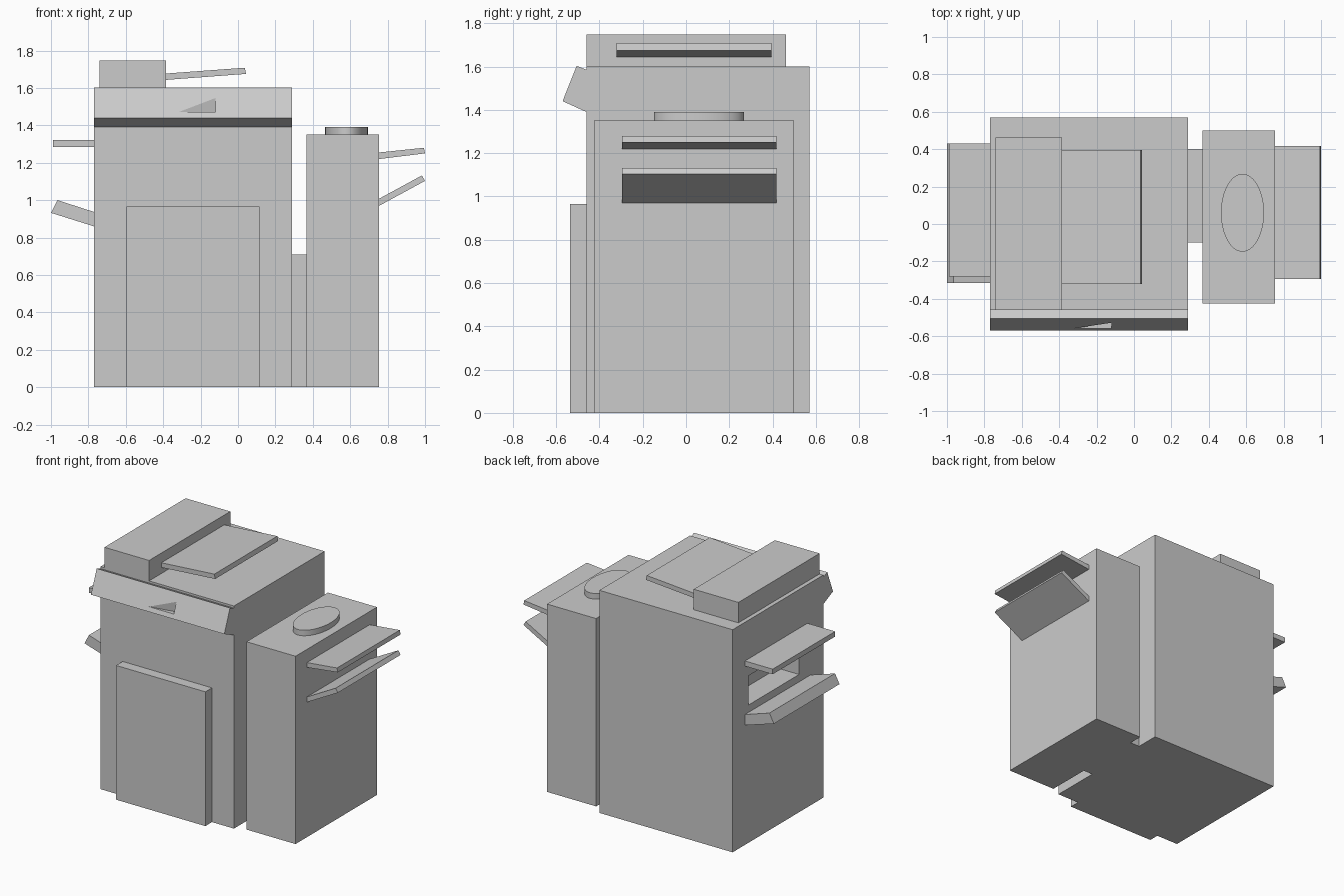
import bpy, bmesh, math
from mathutils import Vector

cube = bpy.data.objects.get("Cube")
if cube:
    bpy.data.objects.remove(cube, do_unlink=True)

grey = bpy.data.materials.new("plain_grey")
grey.use_nodes = True
colour = (0.6, 0.6, 0.6, 1)
grey.diffuse_color = colour
grey.node_tree.nodes["Principled BSDF"].inputs["Base Color"].default_value = colour


def finish(name, bm):
    bmesh.ops.recalc_face_normals(bm, faces=bm.faces)
    mesh = bpy.data.meshes.new(name)
    bm.to_mesh(mesh)
    bm.free()
    mesh.materials.append(grey)
    obj = bpy.data.objects.new(name, mesh)
    bpy.context.collection.objects.link(obj)
    return obj


def prism(name, points, offset):
    """Extrude a planar outline along the offset vector."""
    bm = bmesh.new()
    face = bm.faces.new([bm.verts.new(p) for p in points])
    new = bmesh.ops.extrude_face_region(bm, geom=[face], use_keep_orig=True)
    verts = [g for g in new["geom"] if isinstance(g, bmesh.types.BMVert)]
    bmesh.ops.translate(bm, verts=verts, vec=offset)
    return finish(name, bm)


def box(name, x, y, z):
    outline = [(x[0], y[0], z[0]), (x[1], y[0], z[0]),
               (x[1], y[1], z[0]), (x[0], y[1], z[0])]
    return prism(name, outline, Vector((0, 0, z[1] - z[0])))


def tray(name, profile, y):
    """Sheet tray: side profile in x and z, swept from front to back."""
    return prism(name, [(px, y[0], pz) for px, pz in profile],
                 Vector((0, y[1] - y[0], 0)))


def cut(target, cutter):
    mod = target.modifiers.new("cut", "BOOLEAN")
    mod.operation = "DIFFERENCE"
    mod.solver = "EXACT"
    mod.object = cutter
    cutter.hide_render = True
    cutter.hide_set(True)
    cutter.display_type = "WIRE"


# Main cabinet with the output recess in its side
body = box("main_body", (-0.77, 0.29), (-0.46, 0.57), (0, 1.60))
cut(body, box("recess_cutter", (-0.85, -0.60), (-0.185, 0.39), (0.99, 1.20)))
box("front_door", (-0.595, 0.115), (-0.535, -0.46), (0, 0.965))

# Sloped control panel with a wedge-shaped dent
panel_profile = [(-0.46, 1.585), (-0.505, 1.603), (-0.57, 1.44), (-0.46, 1.39)]
panel = prism("control_panel", [(-0.77, y, z) for y, z in panel_profile],
              Vector((1.06, 0, 0)))
bm = bmesh.new()
for p in [(-0.33, -0.56, 1.47), (-0.12, -0.528, 1.55),
          (-0.12, -0.52, 1.47), (-0.12, -0.62, 1.47)]:
    bm.verts.new(p)
bmesh.ops.convex_hull(bm, input=bm.verts)
cut(panel, finish("dent_cutter", bm))

# Document feeder on top
box("document_feeder", (-0.74, -0.385), (-0.46, 0.462), (1.60, 1.747))
tray("feeder_tray", [(-0.385, 1.643), (0.043, 1.675), (0.036, 1.708),
                     (-0.385, 1.677)], (-0.32, 0.395))

# Side trays
tray("left_upper_tray", [(-0.99, 1.285), (-0.77, 1.285), (-0.77, 1.322),
                         (-0.99, 1.322)], (-0.28, 0.43))
tray("left_lower_tray", [(-0.77, 0.86), (-0.77, 0.937), (-0.965, 1.0),
                         (-1.0, 0.932)], (-0.315, 0.43))

# Finisher unit and its link to the cabinet
box("connector", (0.29, 0.365), (-0.10, 0.40), (0, 0.71))
box("finisher", (0.365, 0.755), (-0.425, 0.50), (0, 1.35))
tray("finisher_upper_tray", [(0.755, 1.22), (1.0, 1.25), (0.994, 1.28),
                             (0.755, 1.255)], (-0.295, 0.418))
tray("finisher_lower_tray", [(0.755, 0.97), (1.0, 1.103), (0.983, 1.132),
                             (0.755, 1.008)], (-0.295, 0.418))

# Oval cap on the finisher
ring = [(0.58 + 0.115 * math.cos(a), 0.06 + 0.208 * math.sin(a), 1.35)
        for a in (2 * math.pi * i / 48 for i in range(48))]
cap = prism("oval_cap", ring, Vector((0, 0, 0.04)))
bpy.ops.object.select_all(action="DESELECT")
cap.select_set(True)
bpy.context.view_layer.objects.active = cap
bpy.ops.object.shade_smooth_by_angle(angle=math.radians(30))
